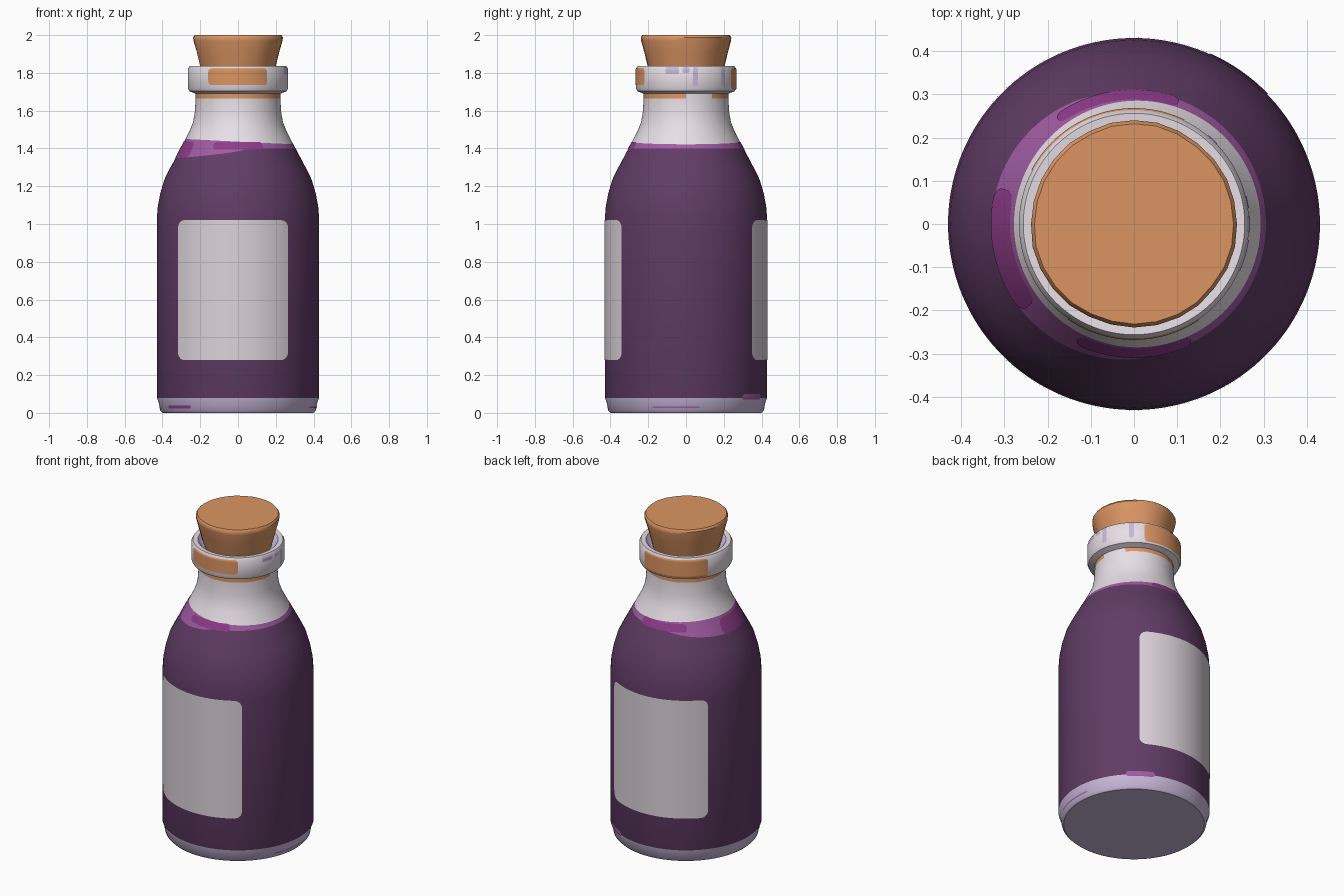
import bpy, math, random
from math import cos, sin, radians, degrees, tau

if "Cube" in bpy.data.objects:
    bpy.data.objects.remove(bpy.data.objects["Cube"])
random.seed(4)


def material(name, *rgb):
    """Flat material from 0-255 display values, stored as linear."""
    lin = [(c / 255 / 12.92) if c < 11 else ((c / 255 + 0.055) / 1.055) ** 2.4 for c in rgb]
    m = bpy.data.materials.new(name)
    m.use_nodes = True
    m.diffuse_color = (*lin, 1)
    m.node_tree.nodes["Principled BSDF"].inputs["Base Color"].default_value = (*lin, 1)
    return m


DARK = material("dark_purple", 97, 60, 102)
LIGHT = material("light_purple", 160, 92, 163)
MAGENTA = material("magenta", 143, 60, 138)
GLASS = material("pale_glass", 232, 224, 231)
LAVENDER = material("lavender", 200, 184, 217)
PAPER = material("label_paper", 220, 211, 217)
CORK = material("cork", 219, 149, 99)


def build(name, verts, faces, mats, indices=None):
    me = bpy.data.meshes.new(name)
    me.from_pydata(verts, [], faces)
    for m in mats:
        me.materials.append(m)
    for i, p in enumerate(me.polygons):
        p.use_smooth = True
        p.material_index = indices[i] if indices else 0
    me.set_sharp_from_angle(angle=radians(40))
    ob = bpy.data.objects.new(name, me)
    bpy.context.collection.objects.link(ob)
    return ob


def lathe(name, rows, mats, rule, segments):
    """Spin rows, each a function of the angle giving (radius, z), with end caps."""
    verts, faces, ids = [], [], []
    for row in rows:
        for s in range(segments):
            a = tau * s / segments
            r, z = row(a)
            verts.append((r * cos(a), r * sin(a), z))
    for i in range(len(rows) - 1):
        for s in range(segments):
            t = (s + 1) % segments
            lo, hi = i * segments, (i + 1) * segments
            faces.append((lo + s, lo + t, hi + t, hi + s))
            ids.append(rule(i, degrees(tau * (s + 0.5) / segments)))
    faces.append(tuple(reversed(range(segments))))
    ids.append(rule(0, 0))
    last = (len(rows) - 1) * segments
    faces.append(tuple(range(last, last + segments)))
    ids.append(rule(len(rows) - 2, 0))
    return build(name, verts, faces, mats, ids)


# Outer silhouette of the bottle, as (radius, height)
PROFILE = [(0.40, 0), (0.412, 0.012), (0.42, 0.055), (0.43, 0.08), (0.43, 1.02),
           (0.425, 1.09), (0.412, 1.16), (0.39, 1.235), (0.363, 1.29), (0.335, 1.34),
           (0.305, 1.4), (0.28, 1.445), (0.255, 1.495), (0.238, 1.54), (0.229, 1.59),
           (0.224, 1.665), (0.224, 1.69), (0.258, 1.703), (0.266, 1.72), (0.266, 1.818),
           (0.256, 1.836)]


def radius(z):
    for (r0, z0), (r1, z1) in zip(PROFILE, PROFILE[1:]):
        if z <= z1:
            return r0 + (r1 - r0) * (z - z0) / (z1 - z0)
    return PROFILE[-1][0]


def fill_top(a):
    """Wavy upper edge of the dark liquid."""
    return 1.4 - 0.05 * max(0, cos(a - radians(190))) ** 0.7


def foam_top(a):
    """Upper edge of the lighter band on the liquid."""
    return 1.436 - 0.014 * cos(a)


# Bottle: fixed rings, with the two wavy liquid edges in between
fixed = lambda r, z: (lambda a: (r, z))
lower = [fixed(r, z) for r, z in PROFILE if z < 1.33]
upper = [fixed(r, z) for r, z in PROFILE if z > 1.46]
wavy = [lambda a, f=f: (radius(f(a)), f(a)) for f in (fill_top, foam_top)]
lip = [fixed(0.228, 1.834), fixed(0.212, 1.815), fixed(0.19, 1.8)]
n = len(lower)
neck_row = next(i for i, p in enumerate(PROFILE) if p[1] == 1.665) - sum(
    1.33 < p[1] < 1.46 for p in PROFILE) + len(wavy)
lip_row = n + len(wavy) + len(upper)


def bottle_colour(i, deg):
    if i < 3:
        return 3
    if i < n:
        return 0
    if i == n:
        return 1
    if i == neck_row and not 0 < deg < 38:
        return 4
    return 3 if i >= lip_row else 2


lathe("bottle", lower + wavy + upper + lip, [DARK, LIGHT, GLASS, LAVENDER, CORK],
      bottle_colour, 144)


def patch(name, mat, a0, a1, low, high, corner, lift=0.002):
    """Round-cornered plate lying on the bottle between two angles and two heights."""
    mid, half = radians((a0 + a1) / 2), radians(a1 - a0) / 2
    edge = [corner * (1 - cos(k * math.pi / 12)) for k in range(7)]
    heights = [low + e for e in edge]
    heights += [low + (high - low) * t for t in (0.35, 0.5, 0.65)]
    heights += [high - e for e in reversed(edge)]
    heights = sorted(set(heights))
    cols = max(4, int((a1 - a0) / 2))
    verts, faces = [], []
    for z in heights:
        gap = max(0, corner - min(z - low, high - z))
        inset = corner - math.sqrt(max(0, corner ** 2 - gap ** 2))
        r = radius(z) + lift
        w = half - inset / r
        for c in range(cols + 1):
            a = mid + w * (2 * c / cols - 1)
            verts.append((r * cos(a), r * sin(a), z))
    step = cols + 1
    for i in range(len(heights) - 1):
        for c in range(cols):
            k = i * step + c
            faces.append((k, k + 1, k + step + 1, k + step))
    return build(name, verts, faces, [mat])


# Paper labels
patch("front_label", PAPER, -137.5, -52, 0.28, 1.02, 0.045)
patch("back_label", PAPER, 54, 142, 0.28, 1.02, 0.045)

# Darker swirls in the liquid's upper band
patch("front_swirl", MAGENTA, -116, -64, 1.395, 1.434, 0.018)
patch("back_swirl", MAGENTA, 70, 126, 1.392, 1.434, 0.018)
patch("side_swirl", MAGENTA, 165, 218, 1.352, 1.436, 0.03)

# Cork-coloured patches on the neck ring
patch("front_ring_patch", CORK, -126, -55, 1.735, 1.825, 0.02)
patch("back_ring_patch", CORK, 63, 153, 1.712, 1.825, 0.02)

# Pale streaks on the neck ring
for k, (a0, a1, low) in enumerate([(-24, -8, 1.795), (8, 14, 1.73), (44, 50, 1.73), (-4, 4, 1.8)]):
    patch(f"ring_streak_{k}", LAVENDER, a0, a1, low, 1.83, 0.008)

# Stains around the foot
patch("foot_stain_front", MAGENTA, -152, -127, 0.022, 0.04, 0.008)
patch("foot_stain_side", LIGHT, -25, 10, 0.026, 0.034, 0.003)
patch("foot_stain_back", LIGHT, 44, 66, 0.07, 0.1, 0.014)

# Tapered stopper with a slightly uneven, hand-cut side
SIDES = 28
wobble = [random.uniform(-0.004, 0.004) for _ in range(SIDES)]


def stopper_row(r, z, amount):
    return lambda a: (r + amount * wobble[round(a / tau * SIDES) % SIDES], z)


stopper = [(0.185, 1.78, 0), (0.203, 1.84, 1), (0.22, 1.91, 1), (0.237, 1.97, 0.6),
           (0.239, 1.988, 0.4), (0.231, 2.0, 0.4)]
lathe("stopper", [stopper_row(*p) for p in stopper], [CORK], lambda i, d: 0, SIDES)
